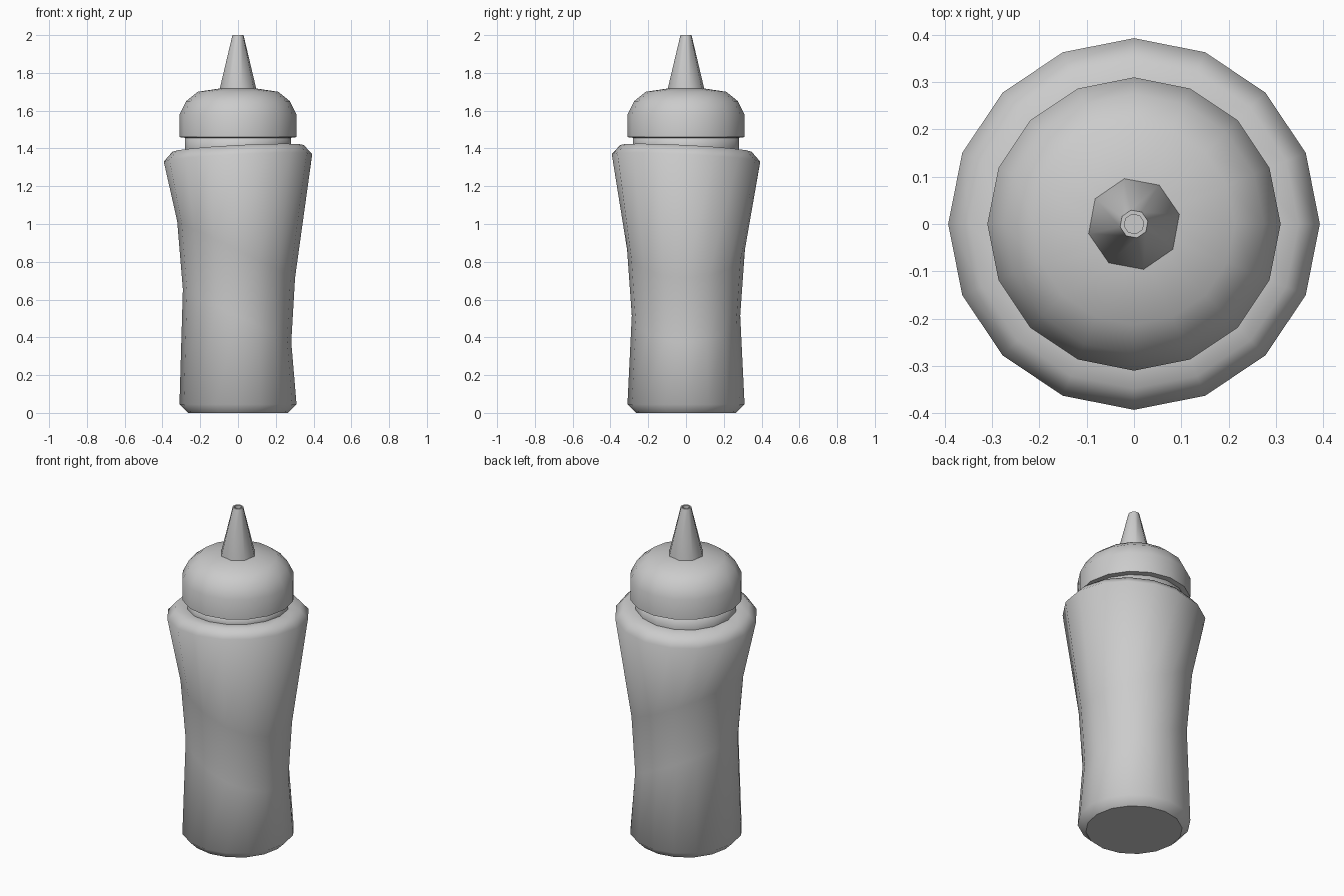
import bpy, bmesh, math

if "Cube" in bpy.data.objects:
    bpy.data.objects.remove(bpy.data.objects["Cube"])


def lathe(name, rings, sides, turn=0.0, sharp=(), close_start=False, close_end=False):
    """Loft rings given as (radius, z, x tilt, y tilt, x shift)."""
    bm = bmesh.new()
    loops = []
    for ring in rings:
        r, z, tx, ty, dx = tuple(ring) + (0,) * (5 - len(ring))
        loop = []
        for i in range(sides):
            a = turn + math.tau * i / sides
            c, s = math.cos(a), math.sin(a)
            loop.append(bm.verts.new((r * c + dx, r * s, z + tx * c + ty * s)))
        loops.append(loop)
    for low, high in zip(loops, loops[1:]):
        for i in range(sides):
            j = (i + 1) % sides
            bm.faces.new((low[i], low[j], high[j], high[i]))
    if close_start:
        bm.faces.new(loops[0][::-1])
    if close_end:
        bm.faces.new(loops[-1])
    for f in bm.faces:
        f.smooth = True
    # keep the chosen rings crisp
    for k in sharp:
        for i in range(sides):
            e = bm.edges.get((loops[k][i], loops[k][(i + 1) % sides]))
            e.smooth = False
    mesh = bpy.data.meshes.new(name)
    bm.to_mesh(mesh)
    bm.free()
    obj = bpy.data.objects.new(name, mesh)
    bpy.context.collection.objects.link(obj)
    return obj


# Squeezable body: slanted waist rings, slightly tilted shoulder, then the neck
lathe("bottle_body", [
    (0.265, 0.0),
    (0.31, 0.045),
    (0.287, 0.515, -0.14, 0, -0.005),
    (0.312, 0.865, -0.15, 0, -0.01),
    (0.393, 1.35, 0.02, -0.02),
    (0.348, 1.40, 0.018, -0.018),
    (0.28, 1.40, 0.012, -0.012),
    (0.28, 1.465),
], 16, sharp=(0, 6), close_start=True, close_end=True)

# Domed cap with an underside lip
lathe("cap", [
    (0.27, 1.455),
    (0.31, 1.46),
    (0.31, 1.58),
    (0.275, 1.65),
    (0.213, 1.70),
    (0.08, 1.72),
], 16, sharp=(1,), close_start=True, close_end=True)

# Tapered nozzle with a hollow tip
lathe("nozzle", [
    (0.098, 1.705),
    (0.098, 1.72),
    (0.03, 2.0),
    (0.021, 2.0),
    (0.021, 1.95),
], 8, turn=math.radians(12), sharp=(2, 3, 4), close_end=True)
